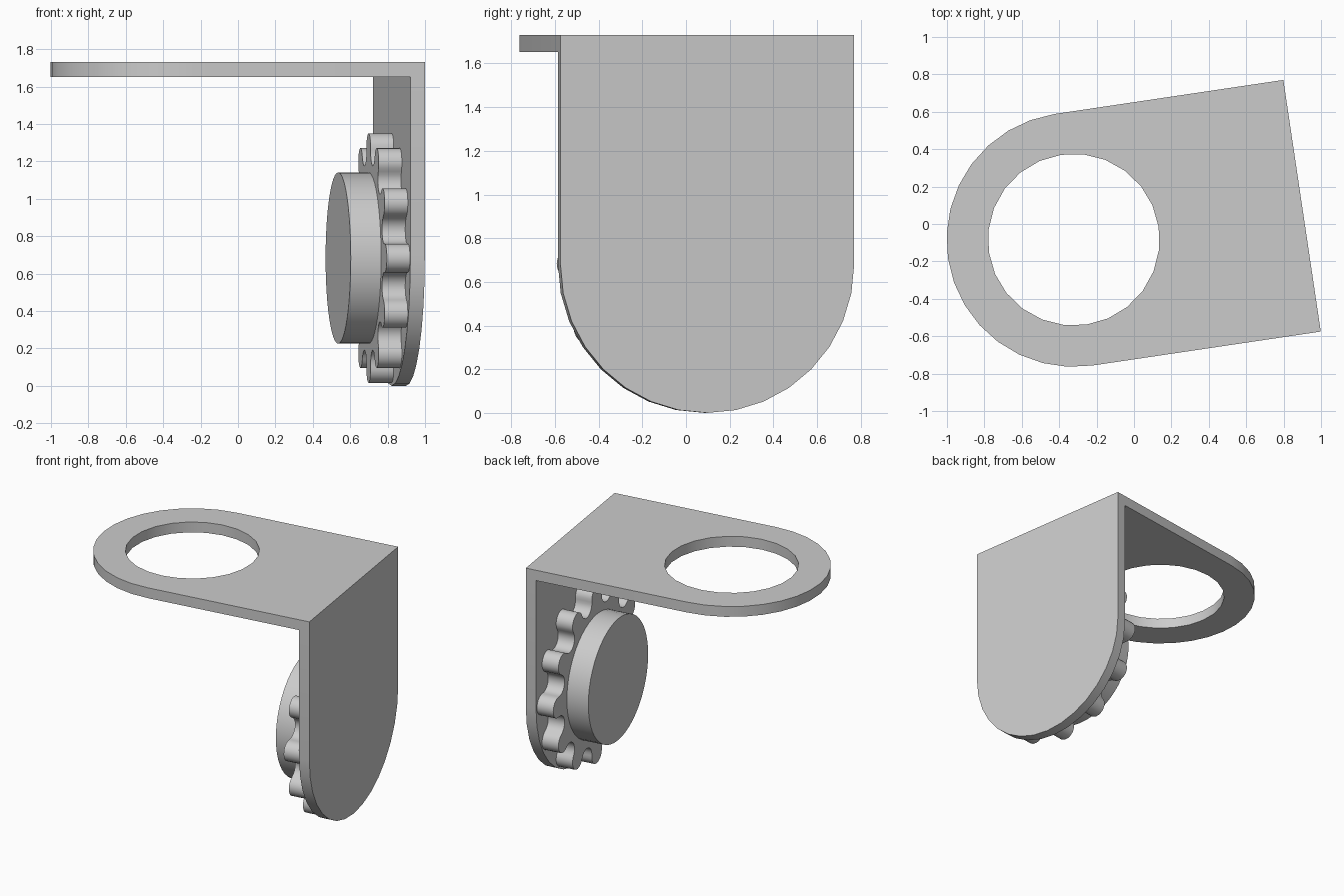
import bpy, bmesh
from math import sin, cos, pi, radians
from mathutils import Matrix, Vector

cube = bpy.data.objects.get("Cube")
if cube:
    bpy.data.objects.remove(cube, do_unlink=True)

grey = bpy.data.materials.new("plain_grey")
grey.use_nodes = True
colour = (0.6, 0.6, 0.6, 1)
grey.diffuse_color = colour
grey.node_tree.nodes["Principled BSDF"].inputs["Base Color"].default_value = colour

# Main sizes
HEIGHT, THICK, RADIUS, REACH = 1.73, 0.078, 0.68, 1.234
GEAR_DEPTH, DISC_DEPTH = 0.125, 0.164
AXLE_Z = 0.683

# The whole bracket is turned slightly about the ring centre
TURN = Matrix.Translation((-0.322, -0.084, 0)) @ Matrix.Rotation(radians(8.46), 4, "Z")
# Upright profiles: drawn in the y-z plane, extruded along +x
UPRIGHT = Matrix(((0, 0, 1, 0), (1, 0, 0, 0), (0, 1, 0, 0), (0, 0, 0, 1)))


def arc(centre, radius, start, end, steps):
    """Points along an arc, both ends included."""
    angles = [start + (end - start) * i / steps for i in range(steps + 1)]
    return [(centre[0] + radius * cos(a), centre[1] + radius * sin(a)) for a in angles]


def circle(radius, steps):
    return arc((0, 0), radius, 0, 2 * pi, steps)[:-1]


def extrude(name, loops, depth, place):
    """Fill closed loops (later ones become holes) and give them depth."""
    bm = bmesh.new()
    for loop in loops:
        verts = [bm.verts.new((x, y, 0)) for x, y in loop]
        for i, v in enumerate(verts):
            bm.edges.new((verts[i - 1], v))
    bmesh.ops.triangle_fill(bm, use_beauty=True, edges=bm.edges[:])
    top = bmesh.ops.extrude_face_region(bm, geom=bm.faces[:])["geom"]
    moved = [g for g in top if isinstance(g, bmesh.types.BMVert)]
    bmesh.ops.translate(bm, verts=moved, vec=Vector((0, 0, depth)))
    bm.transform(TURN @ place)
    bmesh.ops.recalc_face_normals(bm, faces=bm.faces[:])
    mesh = bpy.data.meshes.new(name)
    bm.to_mesh(mesh)
    bm.free()
    mesh.materials.append(grey)
    obj = bpy.data.objects.new(name, mesh)
    bpy.context.collection.objects.link(obj)
    bpy.ops.object.select_all(action="DESELECT")
    obj.select_set(True)
    bpy.context.view_layer.objects.active = obj
    bpy.ops.object.shade_smooth_by_angle(angle=radians(30))
    return obj


def gear_outline(teeth, tip):
    """Round teeth and round pockets, tangent on one pitch circle."""
    half = pi / teeth
    pitch = tip / (1 + sin(half / 2))
    r = pitch * sin(half / 2)
    bump, pocket = pi / 2 + half / 2, pi / 2 - half / 2
    points = []
    for i in range(teeth):
        a = 2 * half * i
        b = a + half
        points += arc((pitch * cos(a), pitch * sin(a)), r, a - bump, a + bump, 12)[:-1]
        points += arc((pitch * cos(b), pitch * sin(b)), r,
                      b + pi + pocket, b + pi - pocket, 10)[:-1]
    return points


# Top plate with a rounded end and a large hole
plate = arc((0, 0), RADIUS, pi / 2, 3 * pi / 2, 16) + [(REACH, -RADIUS), (REACH, RADIUS)]
extrude("top_plate", [plate, circle(0.459, 24)], THICK,
        Matrix.Translation((0, 0, HEIGHT - THICK)))

# Upright plate with a rounded foot
top = HEIGHT - THICK
upright = arc((0, RADIUS), RADIUS, pi, 2 * pi, 16) + [(RADIUS, top), (-RADIUS, top)]
inner = REACH - THICK
extrude("upright_plate", [upright], THICK, Matrix.Translation((inner, 0, 0)) @ UPRIGHT)

# Gear on the inner face, then the disc on the gear
gear_x = inner - GEAR_DEPTH
extrude("gear", [gear_outline(12, 0.667)], GEAR_DEPTH,
        Matrix.Translation((gear_x, 0, AXLE_Z)) @ UPRIGHT)
extrude("disc", [circle(0.458, 48)], DISC_DEPTH,
        Matrix.Translation((gear_x - DISC_DEPTH, 0, AXLE_Z)) @ UPRIGHT)
